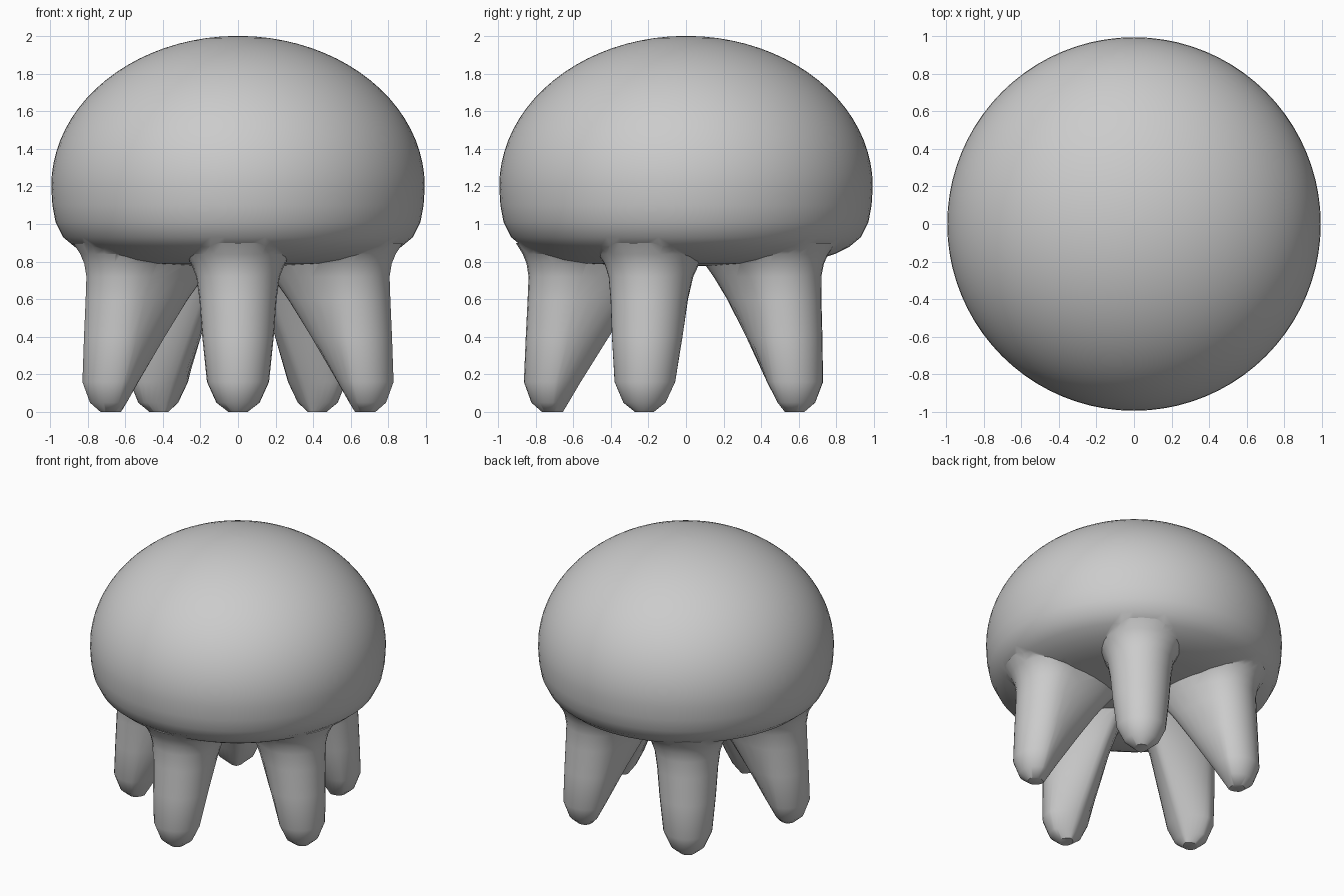
import bpy, bmesh
from math import sin, cos, pi, radians

if "Cube" in bpy.data.objects:
    bpy.data.objects.remove(bpy.data.objects["Cube"])


def loft(name, rings, cap_start=True, cap_end=True):
    # Skin a stack of equal-length closed rings into a solid
    bm = bmesh.new()
    loops = [[bm.verts.new(p) for p in ring] for ring in rings]
    n = len(loops[0])
    for a, b in zip(loops, loops[1:]):
        for i in range(n):
            j = (i + 1) % n
            bm.faces.new((a[i], a[j], b[j], b[i]))
    if cap_start:
        bm.faces.new(loops[0][::-1])
    if cap_end:
        bm.faces.new(loops[-1])
    bmesh.ops.recalc_face_normals(bm, faces=bm.faces)
    mesh = bpy.data.meshes.new(name)
    bm.to_mesh(mesh)
    bm.free()
    ob = bpy.data.objects.new(name, mesh)
    bpy.context.collection.objects.link(ob)
    return ob


# Domed cap: flat underside, rolled rim, elliptical top
profile = [(0.02, 0.775), (0.35, 0.78), (0.58, 0.79), (0.70, 0.81),
           (0.79, 0.84), (0.87, 0.88), (0.93, 0.93), (0.97, 1.01), (0.987, 1.1)]
profile += [(0.993 * cos(t), 1.2 + 0.8 * sin(t))
            for t in (radians(89.2 * k / 20) for k in range(21))]
SEG = 80
cap = loft("domed_cap", [[(r * cos(2 * pi * i / SEG), r * sin(2 * pi * i / SEG), z)
                          for i in range(SEG)] for r, z in profile])

# Legs: round outside, wedge-shaped web sloping in to the middle of the underside
# columns: height, half width, outer radius, inner radius
levels = [(0.0, 0.05, 0.765, 0.655), (0.05, 0.115, 0.822, 0.625),
          (0.16, 0.165, 0.862, 0.56), (0.4, 0.19, 0.852, 0.41),
          (0.6, 0.205, 0.842, 0.28), (0.72, 0.222, 0.837, 0.19),
          (0.79, 0.25, 0.848, 0.13), (0.84, 0.29, 0.868, 0.07),
          (0.9, 0.36, 0.905, 0.02)]


def leg_ring(z, w, outer, inner, angle, n=28):
    centre = outer - w
    ring = []
    for i in range(n):
        t = 2 * pi * i / n
        c, s = cos(t), sin(t)
        if c >= 0:
            x, y = centre + w * c, w * s
        else:
            x = centre - (centre - inner) * abs(c) ** 1.3
            y = w * abs(s) ** 1.3 * (1 if s > 0 else -1)
        ring.append((x * cos(angle) - y * sin(angle),
                     x * sin(angle) + y * cos(angle), z))
    return ring


for k in range(5):
    angle = radians(-90 + 72 * k)
    leg = loft("leg_%d" % (k + 1), [leg_ring(*lv, angle) for lv in levels])
    # Fuse each leg to the cap
    mod = cap.modifiers.new("fuse", 'BOOLEAN')
    mod.operation = 'UNION'
    mod.solver = 'EXACT'
    mod.object = leg
    bpy.context.view_layer.objects.active = cap
    bpy.ops.object.modifier_apply(modifier=mod.name)
    bpy.data.objects.remove(leg)

# Smooth shading
bpy.ops.object.select_all(action='DESELECT')
cap.select_set(True)
bpy.context.view_layer.objects.active = cap
bpy.ops.object.shade_smooth_by_angle(angle=radians(40))
cap.name = "domed_body_with_legs"
